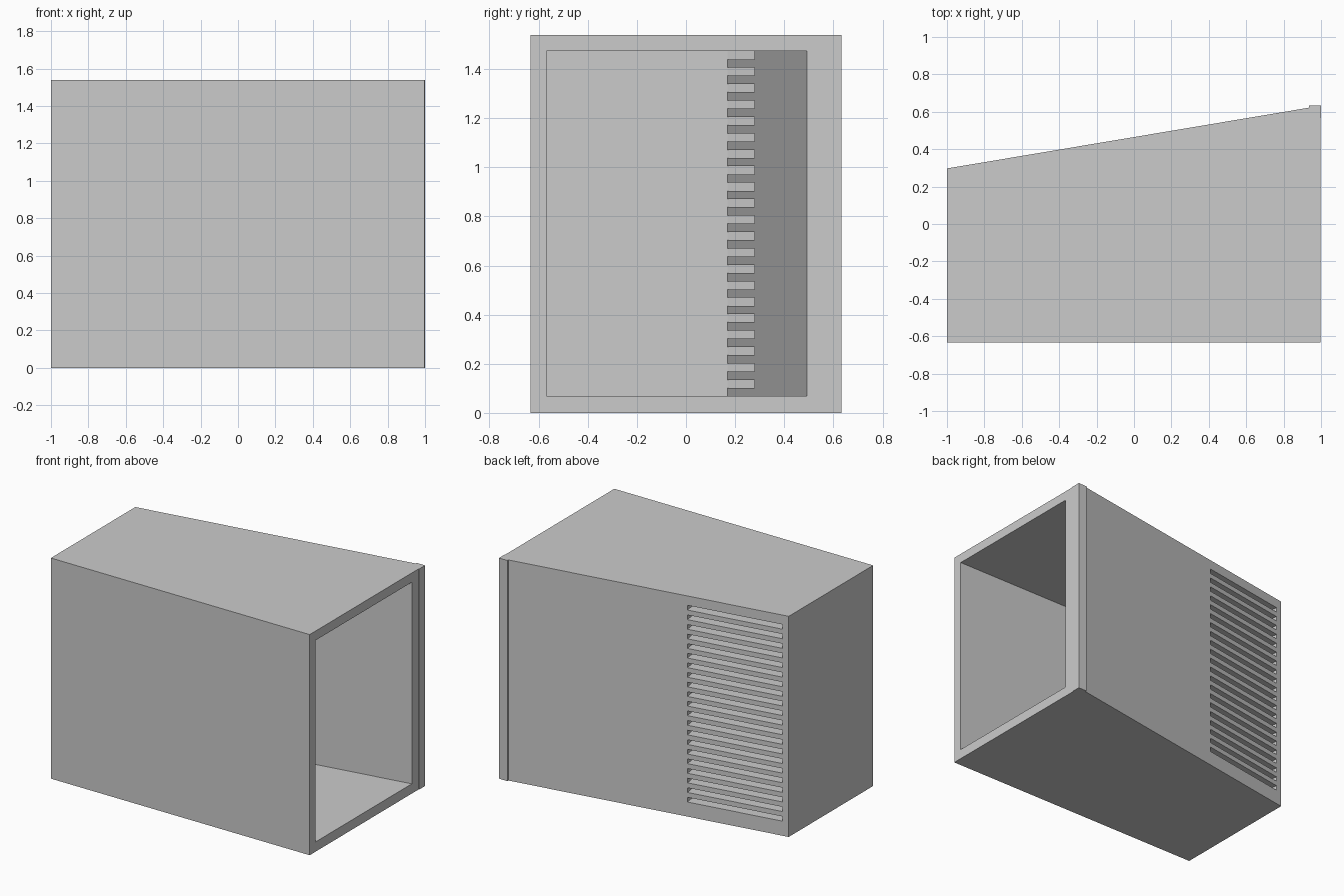
import bpy, bmesh
from mathutils import Vector

if "Cube" in bpy.data.objects:
    bpy.data.objects.remove(bpy.data.objects["Cube"], do_unlink=True)

HALF_Y, HEIGHT, WALL = 0.633, 1.538, 0.065
FACE_X = 0.996                       # open end of the casing
FLOOR, CEILING = 0.068, 1.473
SLOTS = 21

grey = bpy.data.materials.new("light grey")
grey.use_nodes = True
colour = (0.6, 0.6, 0.6, 1)
grey.diffuse_color = colour
grey.node_tree.nodes["Principled BSDF"].inputs["Base Color"].default_value = colour


def add_prism(bm, outline, low, high):
    """Extrude a plan outline between two heights."""
    base = bm.faces.new([bm.verts.new((x, y, low)) for x, y in outline])
    grown = bmesh.ops.extrude_face_region(bm, geom=[base])["geom"]
    verts = [v for v in grown if isinstance(v, bmesh.types.BMVert)]
    bmesh.ops.translate(bm, verts=verts, vec=(0, 0, high - low))


def make_object(name, prisms):
    bm = bmesh.new()
    for prism in prisms:
        add_prism(bm, *prism)
    bmesh.ops.recalc_face_normals(bm, faces=bm.faces)
    mesh = bpy.data.meshes.new(name)
    bm.to_mesh(mesh)
    bm.free()
    mesh.materials.append(grey)
    obj = bpy.data.objects.new(name, mesh)
    bpy.context.collection.objects.link(obj)
    return obj


def carve(target, cutter):
    cutter.hide_render = True
    mod = target.modifiers.new("carve", 'BOOLEAN')
    mod.operation, mod.solver, mod.object = 'DIFFERENCE', 'EXACT', cutter
    bpy.context.view_layer.objects.active = target
    bpy.ops.object.modifier_apply(modifier=mod.name)
    bpy.data.objects.remove(cutter, do_unlink=True)


# Casing with a slanted back, plus a post standing proud at its back corner
post_x, post_y = 1 - WALL, HALF_Y - WALL
back_left, back_right = Vector((-1, 0.297)), Vector((FACE_X, 0.632))
along = (back_right - back_left).normalized()
outward = Vector((-along.y, along.x))
slope = along.y / along.x
step_y = back_left.y + slope * (post_x + 1)
casing = make_object("casing", [([
    (-1, -HALF_Y), (FACE_X, -HALF_Y), (FACE_X, post_y), (1, post_y),
    (1, HALF_Y), (post_x, HALF_Y), (post_x, step_y), back_left], 0, HEIGHT)])

# Cavity open towards the +x end
inner_x = WALL - 1
inner_corner = Vector((inner_x, 0.168))
mouth_x = 1.1
cavity = make_object("cavity_cutter", [([
    (inner_x, WALL - HALF_Y), (mouth_x, WALL - HALF_Y),
    (mouth_x, inner_corner.y + slope * (mouth_x - inner_x)), inner_corner],
    FLOOR, CEILING)])
carve(casing, cavity)

# Ventilation slots, cut square through the slanted back
start = inner_corner + along * 0.001
end = inner_corner + along * 0.665
plan = [start - outward * 0.03, end - outward * 0.03,
        end + outward * 0.2, start + outward * 0.2]
pitch = (CEILING - FLOOR) / SLOTS
slots = make_object("slot_cutter", [
    (plan, FLOOR + (i + 0.5) * pitch, FLOOR + (i + 1) * pitch - 0.0005)
    for i in range(SLOTS)])
carve(casing, slots)
